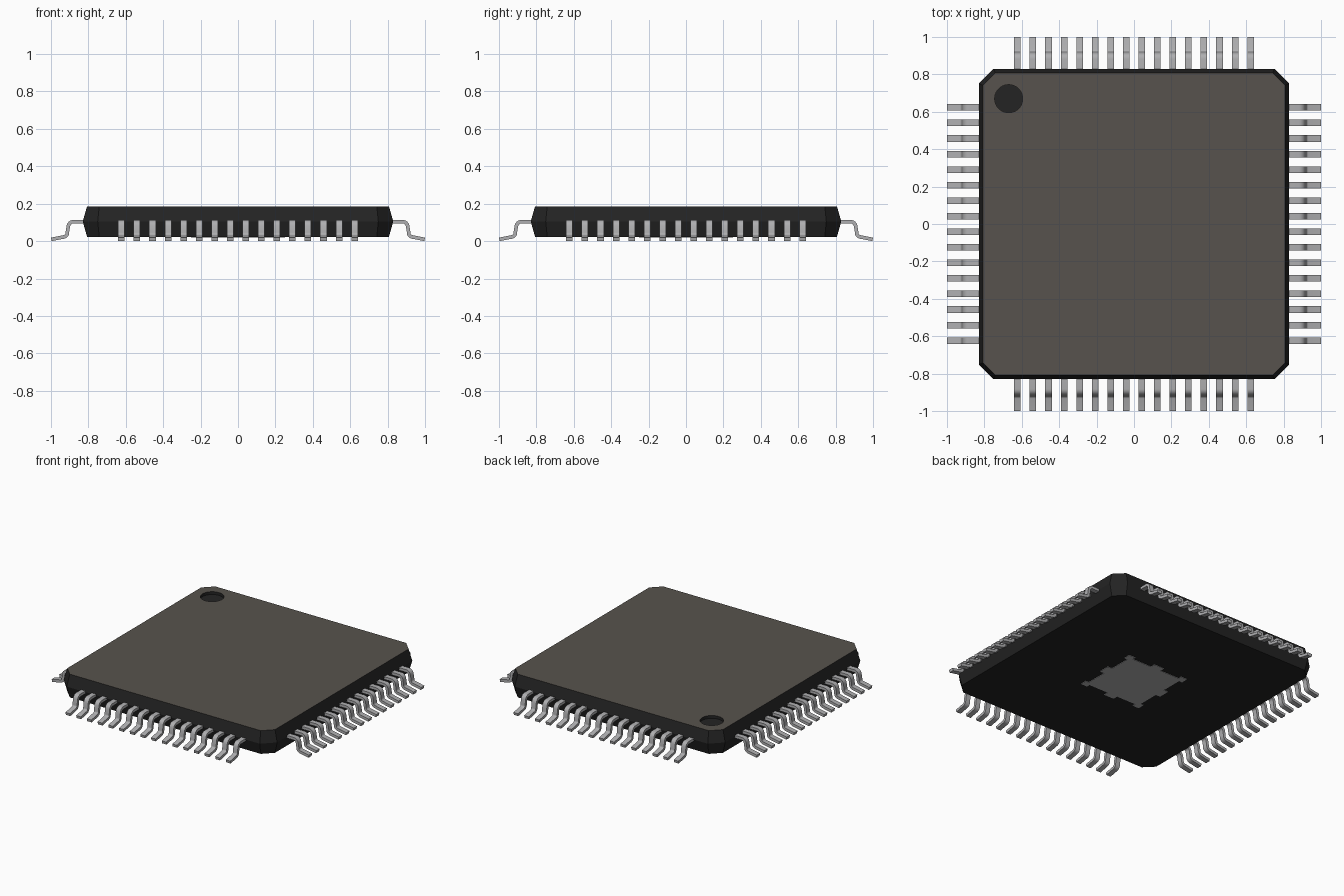
import bpy, bmesh, math
from mathutils import Vector

if "Cube" in bpy.data.objects:
    bpy.data.objects.remove(bpy.data.objects["Cube"])


def material(name, rgb):
    m = bpy.data.materials.new(name)
    m.diffuse_color = (*rgb, 1)
    m.use_nodes = True
    m.node_tree.nodes["Principled BSDF"].inputs["Base Color"].default_value = m.diffuse_color
    return m


BLACK = material("black_plastic", (0.017, 0.017, 0.017))
TOP = material("warm_grey_top", (0.096, 0.086, 0.074))
METAL = material("lead_metal", (0.43, 0.43, 0.44))


def make_object(name, bm, *mats):
    bmesh.ops.recalc_face_normals(bm, faces=bm.faces)
    mesh = bpy.data.meshes.new(name)
    bm.to_mesh(mesh)
    bm.free()
    for m in mats:
        mesh.materials.append(m)
    ob = bpy.data.objects.new(name, mesh)
    bpy.context.collection.objects.link(ob)
    return ob


def prism(bm, outline):
    """Extrude a closed loop of points given at two or more levels."""
    rings = [[bm.verts.new(p) for p in ring] for ring in outline]
    for a, b in zip(rings, rings[1:]):
        for i in range(len(a)):
            j = (i + 1) % len(a)
            bm.faces.new((a[i], a[j], b[j], b[i]))
    bm.faces.new(rings[0][::-1])
    bm.faces.new(rings[-1])


# Package body: chamfered square, widest at the middle
def chamfered_square(h, c, z):
    return [(x, y, z) for x, y in ((h, -c), (h, c), (c, h), (-c, h),
                                   (-h, c), (-h, -c), (-c, -h), (c, -h))]


BOTTOM_Z, TOP_Z = 0.023, 0.186
bm = bmesh.new()
prism(bm, [chamfered_square(0.807, 0.742, BOTTOM_Z),
           chamfered_square(0.83, 0.75, 0.105),
           chamfered_square(0.807, 0.742, TOP_Z)])
for f in bm.faces:
    f.material_index = int(f.calc_center_median().z > TOP_Z - 0.001)
body = make_object("package_body", bm, BLACK, TOP)

# Round recess marking the first pin
bm = bmesh.new()
bmesh.ops.create_cone(bm, cap_ends=True, segments=40, radius1=0.075, radius2=0.075, depth=0.04)
cutter = make_object("pin_marker_cutter", bm, BLACK)
cutter.location = (-0.67, 0.67, TOP_Z)
cutter.hide_render = True
cutter.hide_viewport = True
cut = body.modifiers.new("pin_marker", 'BOOLEAN')
cut.operation = 'DIFFERENCE'
cut.solver = 'EXACT'
cut.object = cutter


# Gull-wing lead: centre line with two bends, thickened
def arc(cx, cz, r, a0, a1, n=6):
    return [Vector((cx + r * math.cos(math.radians(a0 + (a1 - a0) * i / n)),
                    cz + r * math.sin(math.radians(a0 + (a1 - a0) * i / n))))
            for i in range(n + 1)]


path = ([Vector((0.79, 0.103))] + arc(0.882, 0.078, 0.025, 90, 8)
        + arc(0.935, 0.045, 0.023, 172, 260) + [Vector((0.998, 0.0095))])
upper, lower = [], []
for i, p in enumerate(path):
    t = (path[min(i + 1, len(path) - 1)] - path[max(i - 1, 0)]).normalized()
    n = Vector((-t.y, t.x)) * 0.0095
    upper.append(p + n)
    lower.append(p - n)
profile = upper + lower[::-1]

COUNT, PITCH, WIDTH = 16, 0.0831, 0.035
lead_rows = []
for side, turn in (("right", 0), ("back", 90), ("left", 180), ("front", 270)):
    bm = bmesh.new()
    for k in range(COUNT):
        y = (k - (COUNT - 1) / 2) * PITCH
        rings = [[bm.verts.new((p.x, y + s * WIDTH / 2, p.y)) for p in profile] for s in (-1, 1)]
        a, b = rings
        m = len(profile)
        for i in range(m):
            j = (i + 1) % m
            bm.faces.new((a[i], a[j], b[j], b[i]))
        # Side walls as quads between the upper and lower lines
        for r in rings:
            for i in range(m // 2 - 1):
                bm.faces.new((r[i], r[i + 1], r[m - 2 - i], r[m - 1 - i]))
    row = make_object(side + "_leads", bm, METAL)
    row.rotation_euler.z = math.radians(turn)
    lead_rows.append(row)

bpy.ops.object.select_all(action='DESELECT')
for row in lead_rows:
    row.select_set(True)
bpy.context.view_layer.objects.active = lead_rows[0]
bpy.ops.object.shade_smooth_by_angle(angle=math.radians(40))

# Exposed thermal pad underneath, with tabs at edge centres and corners
quarter = [(0.215, -0.04), (0.25, -0.04), (0.25, 0.04), (0.215, 0.04),
           (0.215, 0.19), (0.24, 0.19), (0.24, 0.24), (0.19, 0.24), (0.19, 0.215)]
outline = []
for q in range(4):
    c, s = (1, 0, -1, 0)[q], (0, 1, 0, -1)[q]
    outline += [(c * x - s * y, s * x + c * y) for x, y in quarter]
bm = bmesh.new()
prism(bm, [[(x, y, z) for x, y in outline] for z in (BOTTOM_Z - 0.003, BOTTOM_Z + 0.002)])
make_object("thermal_pad", bm, METAL)
